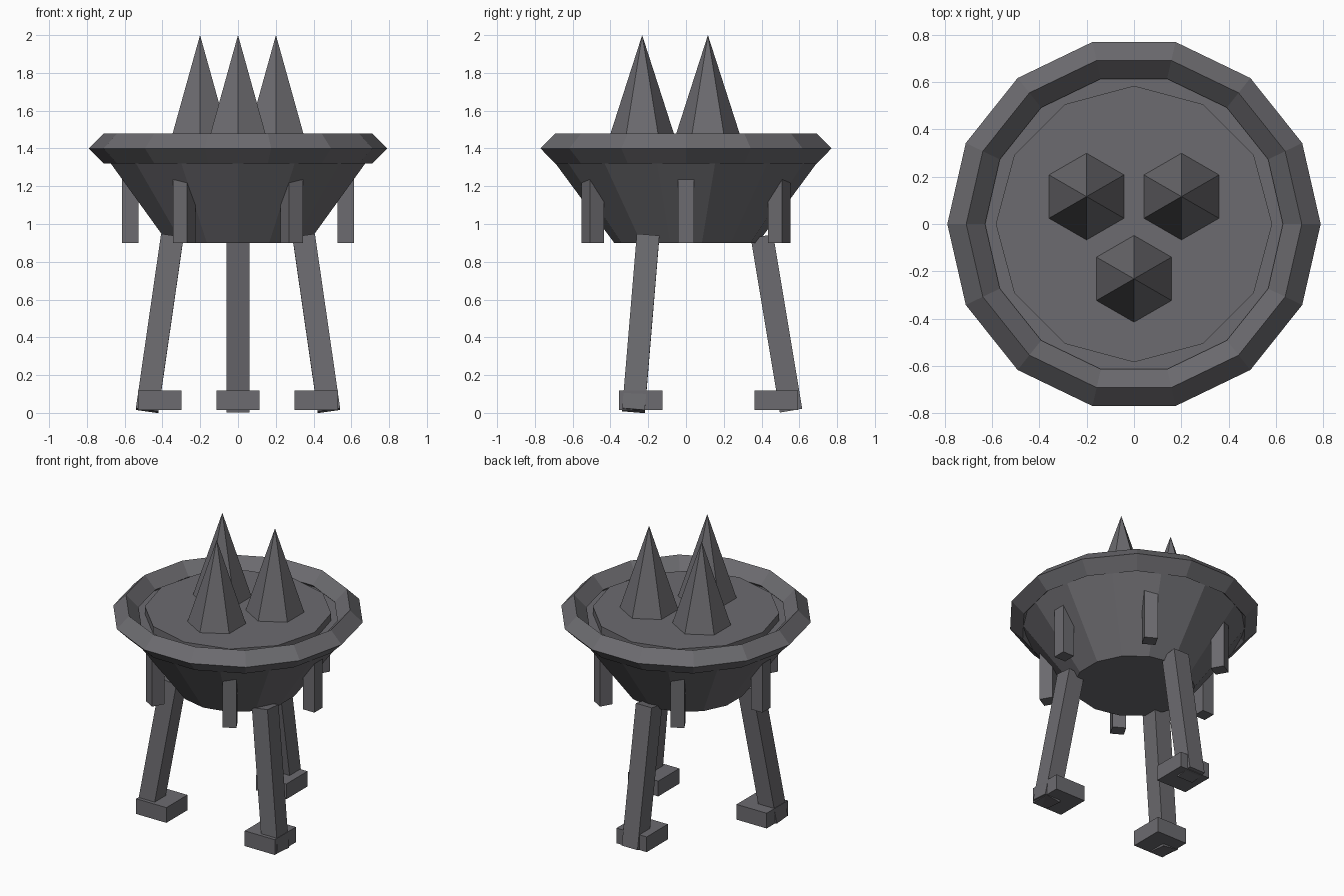
import bpy
import bmesh
from math import radians, cos, sin, pi
from mathutils import Vector, Matrix

default = bpy.data.objects.get("Cube")
if default:
    bpy.data.objects.remove(default, do_unlink=True)

# One dark iron colour for the whole model
iron = bpy.data.materials.new("dark_iron")
iron.use_nodes = True
COLOUR = (0.15, 0.147, 0.16, 1)
iron.diffuse_color = COLOUR
iron.node_tree.nodes["Principled BSDF"].inputs["Base Color"].default_value = COLOUR


def add_object(name, bm, matrix=Matrix()):
    mesh = bpy.data.meshes.new(name)
    bm.to_mesh(mesh)
    bm.free()
    mesh.materials.append(iron)
    obj = bpy.data.objects.new(name, mesh)
    obj.matrix_world = matrix
    bpy.context.collection.objects.link(obj)
    return obj


def frustum(name, sides, r_bottom, r_top, z_bottom, z_top, x=0, y=0):
    bm = bmesh.new()
    bmesh.ops.create_cone(bm, cap_ends=True, segments=sides, radius1=r_bottom,
                          radius2=r_top, depth=z_top - z_bottom)
    bmesh.ops.remove_doubles(bm, verts=bm.verts, dist=1e-5)
    return add_object(name, bm, Matrix.Translation((x, y, (z_bottom + z_top) / 2)))


def box(name, size, centre, rotation=Matrix()):
    bm = bmesh.new()
    bmesh.ops.create_cube(bm, size=1)
    bmesh.ops.scale(bm, vec=size, verts=bm.verts)
    return add_object(name, bm, Matrix.Translation(centre) @ rotation)


def polar(radius, degrees, z):
    a = radians(degrees)
    return Vector((radius * cos(a), radius * sin(a), z))


# Bowl and the bed of coals inside it
frustum("bowl", 14, 0.38, 0.735, 0.90, 1.38)
frustum("coal_bed", 12, 0.585, 0.585, 1.36, 1.43)

# Diamond-section rim
bpy.ops.mesh.primitive_torus_add(major_segments=14, minor_segments=4,
                                 major_radius=0.71, minor_radius=0.08,
                                 location=(0, 0, 1.40))
rim = bpy.context.object
rim.name = "rim"
rim.data.materials.clear()
rim.data.materials.append(iron)
rim.data.polygons.foreach_set("use_smooth", [False] * len(rim.data.polygons))

# Three flame spikes
for side, angle in (("front", -90), ("left", 30), ("right", 150)):
    p = polar(0.232, angle, 0)
    frustum(f"flame_spike_{side}", 6, 0.185, 0, 1.425, 2.0, p.x, p.y)

# Three splayed legs with square feet
for side, angle in (("back", 90), ("front_left", -30), ("front_right", 210)):
    foot, top = polar(0.556, angle, 0.012), polar(0.402, angle, 0.935)
    axis = top - foot
    tilt = Vector((0, 0, 1)).rotation_difference(axis).to_matrix().to_4x4()
    box(f"leg_{side}", (0.12, 0.12, axis.length), (foot + top) / 2, tilt)
    box(f"foot_{side}", (0.23, 0.23, 0.105), polar(0.478, angle, 0.067))

# Six upright brackets around the bowl
for i in range(6):
    box(f"bracket_{i + 1}", (0.086, 0.086, 0.345), polar(0.57, 60 * i, 1.0725),
        Matrix.Rotation(i * pi / 3, 4, "Z"))
